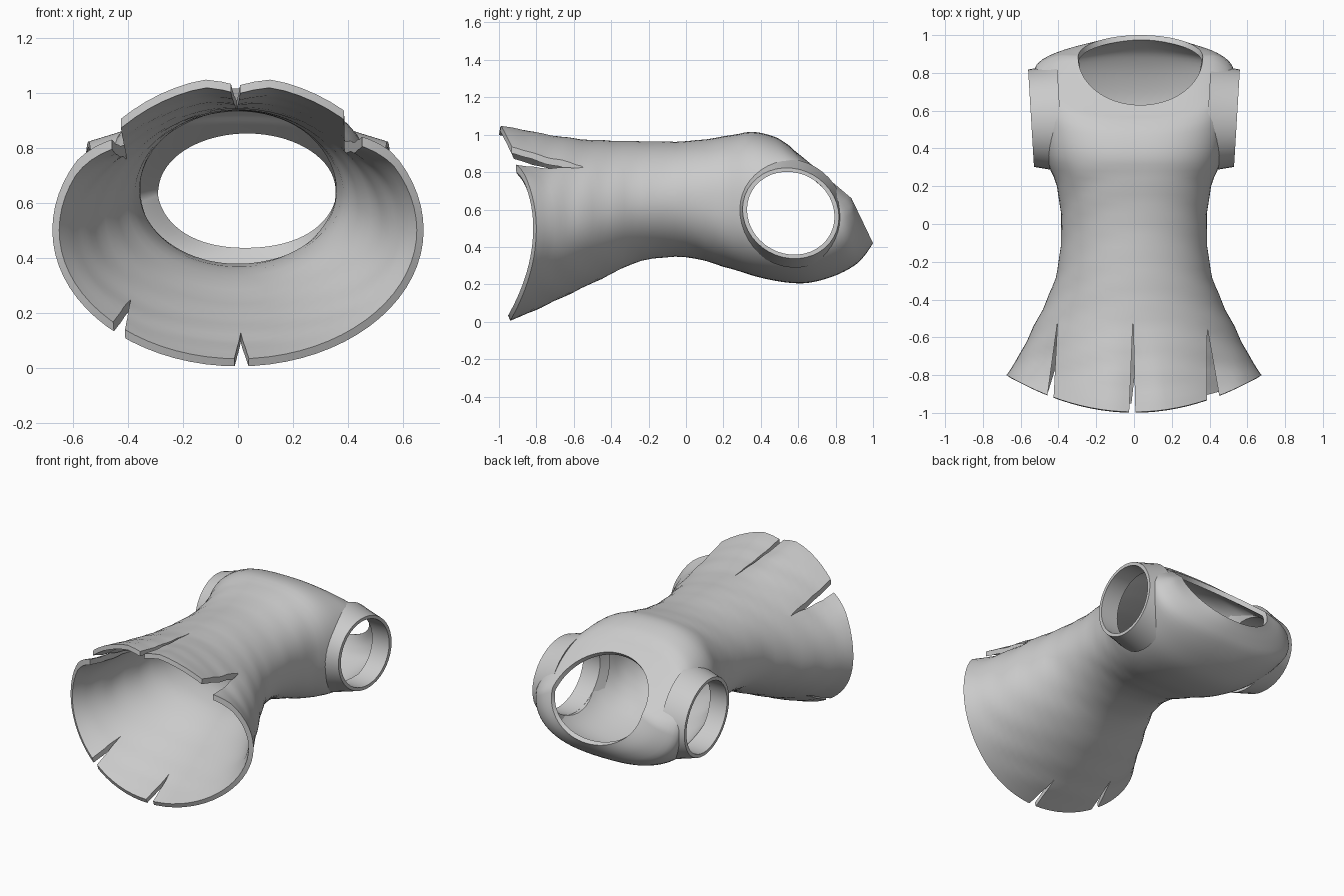
import bpy, bmesh, math

if "Cube" in bpy.data.objects:
    bpy.data.objects.remove(bpy.data.objects["Cube"])

cloth = bpy.data.materials.new("grey cloth")
cloth.diffuse_color = (0.6, 0.6, 0.6, 1)
cloth.use_nodes = True
cloth.node_tree.nodes["Principled BSDF"].inputs["Base Color"].default_value = cloth.diffuse_color

N = 72      # points round each ring
SUB = 4     # steps between key rings


def make(name, bm, fix=True):
    if fix:
        bmesh.ops.recalc_face_normals(bm, faces=bm.faces)
    me = bpy.data.meshes.new(name)
    bm.to_mesh(me)
    bm.free()
    me.materials.append(cloth)
    ob = bpy.data.objects.new(name, me)
    bpy.context.collection.objects.link(ob)
    return ob


def loft(bm, rings, closed=False):
    vs = [[bm.verts.new(p) for p in r] for r in rings]
    n = len(vs[0])
    for i in range(len(vs) if closed else len(vs) - 1):
        a, b = vs[i], vs[(i + 1) % len(vs)]
        for j in range(n):
            k = (j + 1) % n
            bm.faces.new((a[j], b[j], b[k], a[k]))


def spline(p0, p1, p2, p3, t):
    return [0.5 * (2 * b + (c - a) * t + (2 * a - 5 * b + 4 * c - d) * t * t
                   + (3 * b - a - 3 * c + d) * t ** 3)
            for a, b, c, d in zip(p0, p1, p2, p3)]


def power(v, e):
    return math.copysign(abs(v) ** e, v)


def clamp(v):
    return max(0, min(1, v))


# Key rings from hem to neck: half width, side y/z, front y/z, back y/z
KEYS = [
    (.675, -.80, .50, -.995, 1.01, -.94, .005),
    (.61, -.70, .51, -.85, .99, -.81, .06),
    (.55, -.58, .53, -.68, .98, -.66, .13),
    (.465, -.41, .58, -.45, .97, -.45, .23),
    (.405, -.24, .63, -.24, .965, -.24, .325),
    (.385, 0, .65, 0, .965, 0, .345),
    (.41, .20, .64, .20, .99, .20, .295),
    (.475, .38, .61, .35, 1.015, .42, .23),
    (.51, .60, .585, .47, .99, .62, .205),
    (.525, .75, .58, .54, .95, .78, .24),
    (.52, .83, .59, .58, .915, .90, .30),
    (.43, .885, .62, .605, .895, .96, .36),
    (.33, .885, .66, .63, .875, 1.0, .42),
]


def ring(key):
    hw, ys, zs, yf, zf, yb, zb = key
    e = 1 - .2 * clamp((ys + .1) / .4)     # chest is boxier
    shift = 0
    if ys > .8:
        e = min(1, e + max(0, .525 - hw))
        shift = .035 * clamp((.525 - hw) / .2)
    pts = []
    for j in range(N):
        a = 2 * math.pi * j / N
        c, s = power(math.cos(a), e), power(math.sin(a), e)
        ye, ze = (yf, zf) if s > 0 else (yb, zb)
        f = abs(s) if ys > 0 else s * s
        x, y, z = hw * c + shift, ys + (ye - ys) * f, zs + (ze - zs) * abs(s)
        # soft folds round the waist and skirt
        if -.75 < ys < .3:
            w = 1 + .005 * math.sin(38 * y + 3 * math.cos(2 * a) + 2 * a)
            x, z = x * w, zs + (z - zs) * w
        pts.append((x, y, z))
    return pts


# Tunic shell
rows = []
for i in range(len(KEYS) - 1):
    q = [KEYS[max(0, min(len(KEYS) - 1, i + d))] for d in (-1, 0, 1, 2)]
    rows += [ring(spline(*q, t / SUB)) for t in range(SUB)]
rows.append(ring(KEYS[-1]))
bm = bmesh.new()
loft(bm, rows)
tunic = make("tunic", bm, fix=False)
sol = tunic.modifiers.new("thickness", 'SOLIDIFY')
sol.thickness = .03
sol.offset = -1

# Cutters: skirt slits (tip x, tip y, hem x left, hem x right, z low, z high)
bm = bmesh.new()
for tx, ty, l, r, z0, z1 in [(-.405, -.52, -.485, -.435, .56, 1.4),
                             (-.005, -.49, -.03, .01, .56, 1.4),
                             (.388, -.55, .385, .485, .56, 1.4),
                             (.01, -.74, -.03, .06, -.3, .44),
                             (-.39, -.68, -.52, -.43, -.3, .44)]:
    tri = [(tx, ty), (l, -1.1), (r, -1.1)]
    lo, hi = ([bm.verts.new((x, y, z)) for x, y in tri] for z in (z0, z1))
    bm.faces.new(lo)
    bm.faces.new(hi)
    for j in range(3):
        k = (j + 1) % 3
        bm.faces.new((lo[j], lo[k], hi[k], hi[j]))


def arm_ring(x, ry, rz, n=40):
    pts = []
    for j in range(n):
        a = 2 * math.pi * j / n
        y, z = ry * math.cos(a), rz * math.sin(a)
        pts.append((x + .06 * y, .56 + y, .58 + z - .08 * y))
    return pts


# Cutters: arm openings
for side in (-1, 1):
    ends = []
    for x in (.40, .8):
        ends.append([bm.verts.new((side * p[0], p[1], p[2])) for p in arm_ring(x, .235, .222)])
        bm.faces.new(ends[-1])
    for j in range(40):
        k = (j + 1) % 40
        bm.faces.new((ends[0][j], ends[0][k], ends[1][k], ends[1][j]))
cutter = make("opening_cutter", bm)
cutter.hide_render = True
cut = tunic.modifiers.new("openings", 'BOOLEAN')
cut.operation = 'DIFFERENCE'
cut.solver = 'EXACT'
cut.object = cutter
bpy.context.view_layer.objects.active = tunic
tunic.select_set(True)
for m in ("thickness", "openings"):
    bpy.ops.object.modifier_apply(modifier=m)
bpy.data.objects.remove(cutter)

# Front skirt panels lie proud, side panels curl in next to the slits
for v in tunic.data.vertices:
    x, y, z = v.co
    if z < .58 or y > -.52:
        continue
    ramp = clamp((-.52 - y) / .38)
    left = -.405 - .095 * (-.52 - y)
    right = .388 + .085 * (-.55 - y)
    if left < x < right:
        v.co.z += .045 * ramp * min(1, .35 + abs(x) * 6) * clamp(1.1 - (x / .45) ** 2)
    else:
        gap = left - x if x < 0 else x - right
        v.co.z -= .05 * ramp * clamp(1 - gap / .15)

# Armhole cuffs
bm = bmesh.new()
loft(bm, [arm_ring(.39, .29, .29), arm_ring(.46, .272, .268), arm_ring(.545, .258, .242),
          arm_ring(.545, .234, .221), arm_ring(.42, .234, .221)], closed=True)
cuffs = make("armhole_cuffs", bm)
cuffs.modifiers.new("other_side", 'MIRROR')

for ob in (tunic, cuffs):
    bpy.ops.object.select_all(action='DESELECT')
    ob.select_set(True)
    bpy.context.view_layer.objects.active = ob
    bpy.ops.object.shade_smooth_by_angle(angle=math.radians(35))
